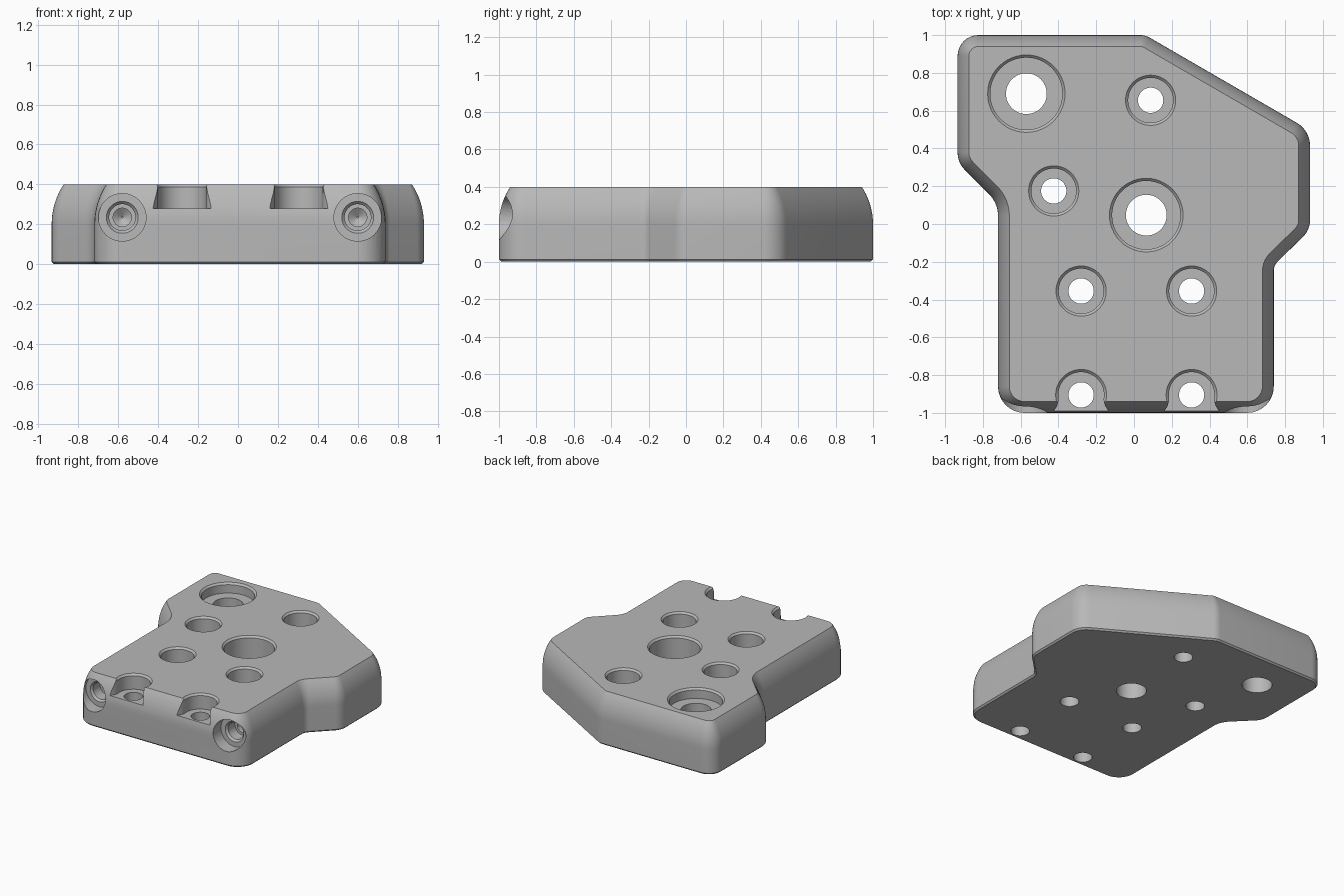
import bpy, bmesh, math
from mathutils import Vector, Matrix

cube = bpy.data.objects.get("Cube")
if cube:
    bpy.data.objects.remove(cube)

grey = bpy.data.materials.new("plain grey")
grey.use_nodes = True
colour = (0.48, 0.48, 0.48, 1)
grey.diffuse_color = colour
grey.node_tree.nodes["Principled BSDF"].inputs["Base Color"].default_value = colour


def make_object(name, bm):
    bmesh.ops.recalc_face_normals(bm, faces=bm.faces)
    mesh = bpy.data.meshes.new(name)
    bm.to_mesh(mesh)
    bm.free()
    mesh.materials.append(grey)
    obj = bpy.data.objects.new(name, mesh)
    bpy.context.collection.objects.link(obj)
    return obj


def loft(name, rings):
    """Join rings of equal point counts and cap both ends."""
    bm = bmesh.new()
    loops = [[bm.verts.new(p) for p in ring] for ring in rings]
    for low, high in zip(loops, loops[1:]):
        for i in range(len(low)):
            j = (i + 1) % len(low)
            bm.faces.new((low[i], low[j], high[j], high[i]))
    bm.faces.new(loops[0][::-1])
    bm.faces.new(loops[-1])
    return make_object(name, bm)


# Plate outline, counter-clockwise: x, y, corner radius
OUTLINE = [(-0.72, -1, 0.14), (0.74, -1, 0.14), (0.74, -0.22, 0.07),
           (0.932, -0.03, 0.12), (0.932, 0.495, 0.14), (0.06, 1, 0.1),
           (-0.934, 1, 0.11), (-0.934, 0.325, 0.13), (-0.72, 0.11, 0.16)]


def rounded_outline(inset, z, steps=8):
    """Outline moved inward by inset, with concentric corner arcs."""
    ring = []
    n = len(OUTLINE)
    for i, (x, y, r) in enumerate(OUTLINE):
        p = Vector((x, y))
        u = (p - Vector(OUTLINE[i - 1][:2])).normalized()
        v = (Vector(OUTLINE[(i + 1) % n][:2]) - p).normalized()
        turn = math.atan2(u.x * v.y - u.y * v.x, u.dot(v))
        side = 1 if turn > 0 else -1
        inward = (v - u).normalized() * side
        centre = p + inward * side * r / math.cos(turn / 2)
        radius = r - side * inset
        start = Vector((u.y, -u.x)) * side * radius
        for k in range(steps + 1):
            a = turn * k / steps
            q = centre + Matrix.Rotation(a, 2) @ start
            ring.append((q.x, q.y, z))
    return ring


# Body: small chamfer below, straight wall, large arc up to the flat top
R, rise = 0.363, 0.2
layers = [(0.012, 0), (0, 0.012), (0, rise)]
for k in range(1, 11):
    a = math.asin(rise / R) * k / 10
    layers.append((R * (1 - math.cos(a)), rise + R * math.sin(a)))
body = loft("mounting_plate", [rounded_outline(d, z) for d, z in layers])


def cut(cutter):
    mod = body.modifiers.new("cut", "BOOLEAN")
    mod.operation = "DIFFERENCE"
    mod.solver = "EXACT"
    mod.object = cutter
    bpy.context.view_layer.objects.active = body
    bpy.ops.object.modifier_apply(modifier=mod.name)
    bpy.data.objects.remove(cutter)


def turned(name, profile, matrix, n=48):
    """Round cutter from (radius, height) pairs."""
    return loft(name, [[matrix @ Vector((r * math.cos(math.tau * i / n),
                                         r * math.sin(math.tau * i / n), h))
                        for i in range(n)] for r, h in profile])


def counterbore(x, y, bore, wide, floor):
    lip = 0.014
    profile = [(bore, -0.1), (bore, floor), (wide, floor), (wide, 0.4 - lip),
               (wide + lip, 0.4), (wide + lip, 0.5)]
    cut(turned("hole_cutter", profile, Matrix.Translation((x, y, 0))))


# Counterbored holes through the top
counterbore(-0.57, 0.69, 0.108, 0.191, 0.32)
counterbore(0.065, 0.047, 0.108, 0.181, 0.18)
for x, y in [(0.088, 0.655), (-0.425, 0.175), (-0.28, -0.355), (0.305, -0.355)]:
    counterbore(x, y, 0.067, 0.119, 0.2)

# Front pair open through the front wall with flared notches
for x in (-0.28, 0.305):
    counterbore(x, -0.905, 0.067, 0.121, 0.28)
    half = [(0.119, -0.905), (0.12, -0.94), (0.128, -0.965), (0.145, -0.99), (0.15, -1.1)]
    shape = half + [(-w, y) for w, y in reversed(half)]
    cut(loft("notch_cutter", [[(x + w, y, z) for w, y in shape] for z in (0.28, 0.5)]))

# Stepped screw sockets in the front corners, bored along +y
for x in (-0.58, 0.6):
    place = Matrix.Translation((x, -1, 0.235)) @ Matrix.Rotation(-math.pi / 2, 4, "X")
    steps = [(0.119, -0.1), (0.119, 0.1), (0.08, 0.1), (0.066, 0.115), (0.066, 0.2),
             (0.046, 0.2), (0.046, 0.3), (0.005, 0.33)]
    cut(turned("socket_cutter", steps, place))

# Smooth curved walls, crisp edges
bpy.ops.object.select_all(action="DESELECT")
body.select_set(True)
bpy.context.view_layer.objects.active = body
bpy.ops.object.shade_smooth_by_angle(angle=math.radians(30))
